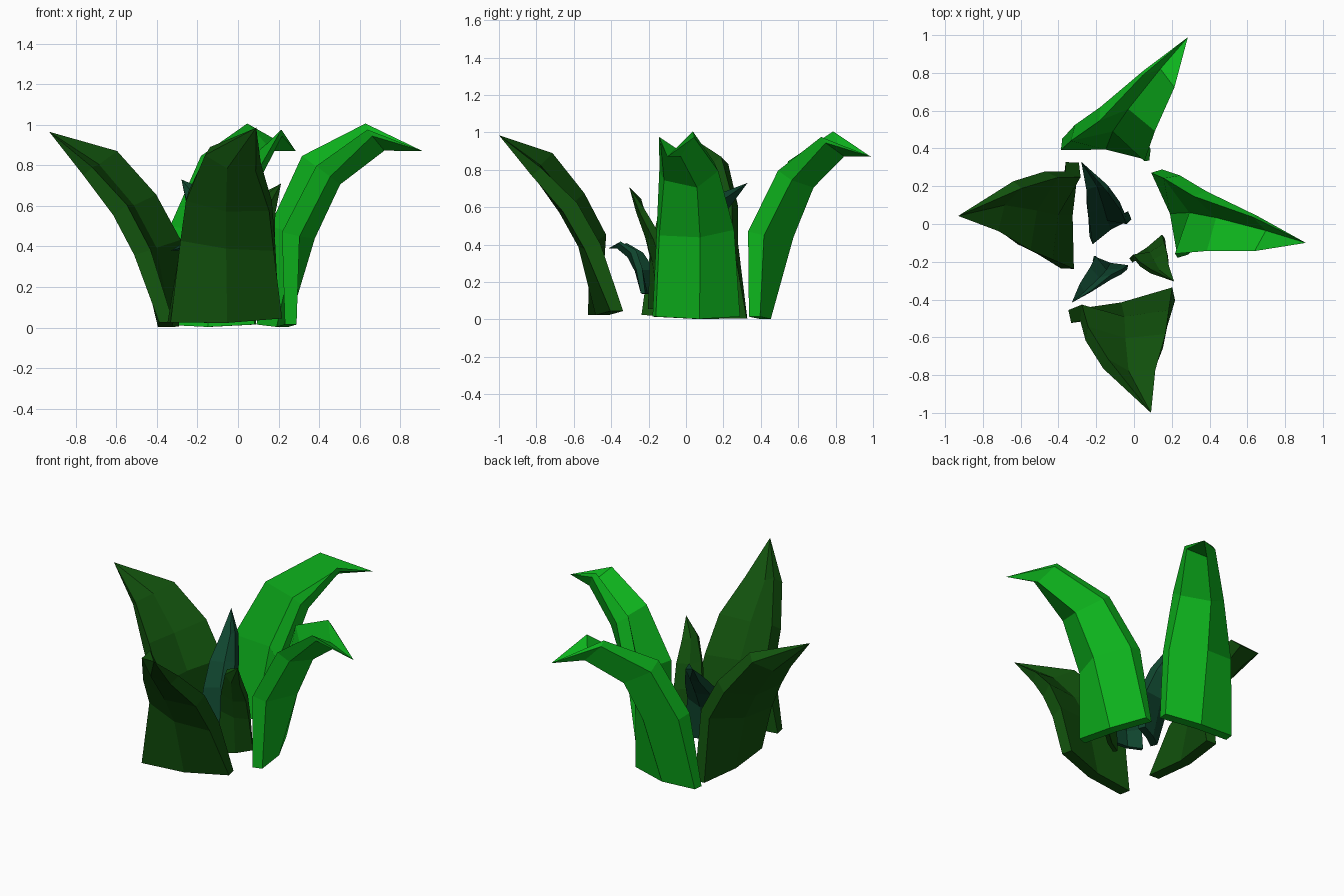
import bpy, bmesh
from math import radians
from mathutils import Vector, Matrix

if "Cube" in bpy.data.objects:
    bpy.data.objects.remove(bpy.data.objects["Cube"])

# Each row: first edge point, second edge point, outward keel depth, thickness
STRAIGHT = dict(
    pivot=(-0.065, -0.43, 0),
    tip=(0.09, -1.0, 0.985),
    rows=[((-0.34, -0.49, 0.025), (0.21, -0.37, 0.045), 0.02, 0.07),
          ((-0.28, -0.47, 0.44), (0.18, -0.50, 0.39), 0.05, 0.09),
          ((-0.25, -0.58, 0.65), (0.16, -0.62, 0.60), 0.05, 0.09),
          ((-0.15, -0.74, 0.87), (0.10, -0.80, 0.79), 0.045, 0.07)])
DROOPING = dict(
    pivot=(0.20, 0.06, 0),
    tip=(0.91, -0.10, 0.87),
    rows=[((0.26, -0.17, 0.015), (0.12, 0.28, 0.015), 0.03, 0.06),
          ((0.26, -0.15, 0.46), (0.20, 0.25, 0.49), 0.11, 0.09),
          ((0.42, -0.13, 0.77), (0.35, 0.16, 0.82), 0.11, 0.09),
          ((0.65, -0.14, 0.96), (0.64, 0.04, 0.99), 0.11, 0.04)])


def material(name, color):
    m = bpy.data.materials.new(name)
    m.diffuse_color = (*color, 1)
    m.use_nodes = True
    m.node_tree.nodes["Principled BSDF"].inputs["Base Color"].default_value = m.diffuse_color
    return m


def leaf(name, kind, base, yaw, mat, width=1.0, height=1.0, length=None):
    """Keeled slab swept along the rows and closed to a point."""
    rows = [(Vector(a), Vector(b), k, t) for a, b, k, t in kind["rows"]]
    tip = Vector(kind["tip"])
    mids = [(a + b) / 2 for a, b, _, _ in rows]
    bm = bmesh.new()
    rings = []
    for i, (a, b, keel, t) in enumerate(rows):
        tangent = mids[min(i + 1, 3)] - mids[max(i - 1, 0)]
        if i == 0:
            tangent = Vector((0, 0, 1))
        n = (b - a).cross(tangent).normalized()
        if i == 0:
            n = Vector((n.x, n.y, 0)).normalized()
        m = mids[i] + n * keel
        if i == 0:
            m.z -= 0.012
        h = n * t / 2
        ring = [a - h, m - h, b - h, b + h, m + h, a + h]
        rings.append([bm.verts.new(p) for p in ring])
    end = bm.verts.new(tip)
    for r, s in zip(rings, rings[1:]):
        for j in range(6):
            k = (j + 1) % 6
            bm.faces.new((r[j], r[k], s[k], s[j]))
    last = rings[-1]
    for j in range(6):
        bm.faces.new((last[j], last[(j + 1) % 6], end))
    r = rings[0]
    bm.faces.new((r[0], r[1], r[4], r[5]))
    bm.faces.new((r[1], r[2], r[3], r[4]))
    # place the leaf by its base point
    place = (Matrix.Translation(base) @ Matrix.Rotation(radians(yaw), 4, 'Z')
             @ Matrix.Diagonal((width, length or width, height, 1))
             @ Matrix.Translation(-Vector(kind["pivot"])))
    bm.transform(place)
    bmesh.ops.recalc_face_normals(bm, faces=bm.faces)
    me = bpy.data.meshes.new(name)
    bm.to_mesh(me)
    bm.free()
    me.materials.append(mat)
    ob = bpy.data.objects.new(name, me)
    bpy.context.collection.objects.link(ob)


bright = material("bright_green", (0.004, 0.45, 0.012))
dark = material("dark_green", (0.006, 0.085, 0.004))
teal = material("teal_green", (0.005, 0.06, 0.028))

# Four large outer leaves
leaf("front_leaf", STRAIGHT, (-0.065, -0.43, 0), 0, dark)
leaf("left_leaf", STRAIGHT, (-0.34, 0.045, -0.02), -105, dark)
leaf("right_leaf", DROOPING, (0.20, 0.06, 0), 0, bright)
leaf("back_leaf", DROOPING, (-0.15, 0.405, 0), 66, bright)

# Three small inner leaves
leaf("inner_back_leaf", STRAIGHT, (-0.125, -0.02, 0.10), 194, teal, 0.42, 0.64, 0.66)
leaf("inner_right_leaf", STRAIGHT, (0.07, -0.13, 0.04), 24, dark, 0.38, 0.68)
leaf("inner_front_leaf", DROOPING, (-0.125, -0.21, 0.135), -122, teal, 0.40, 0.28)
